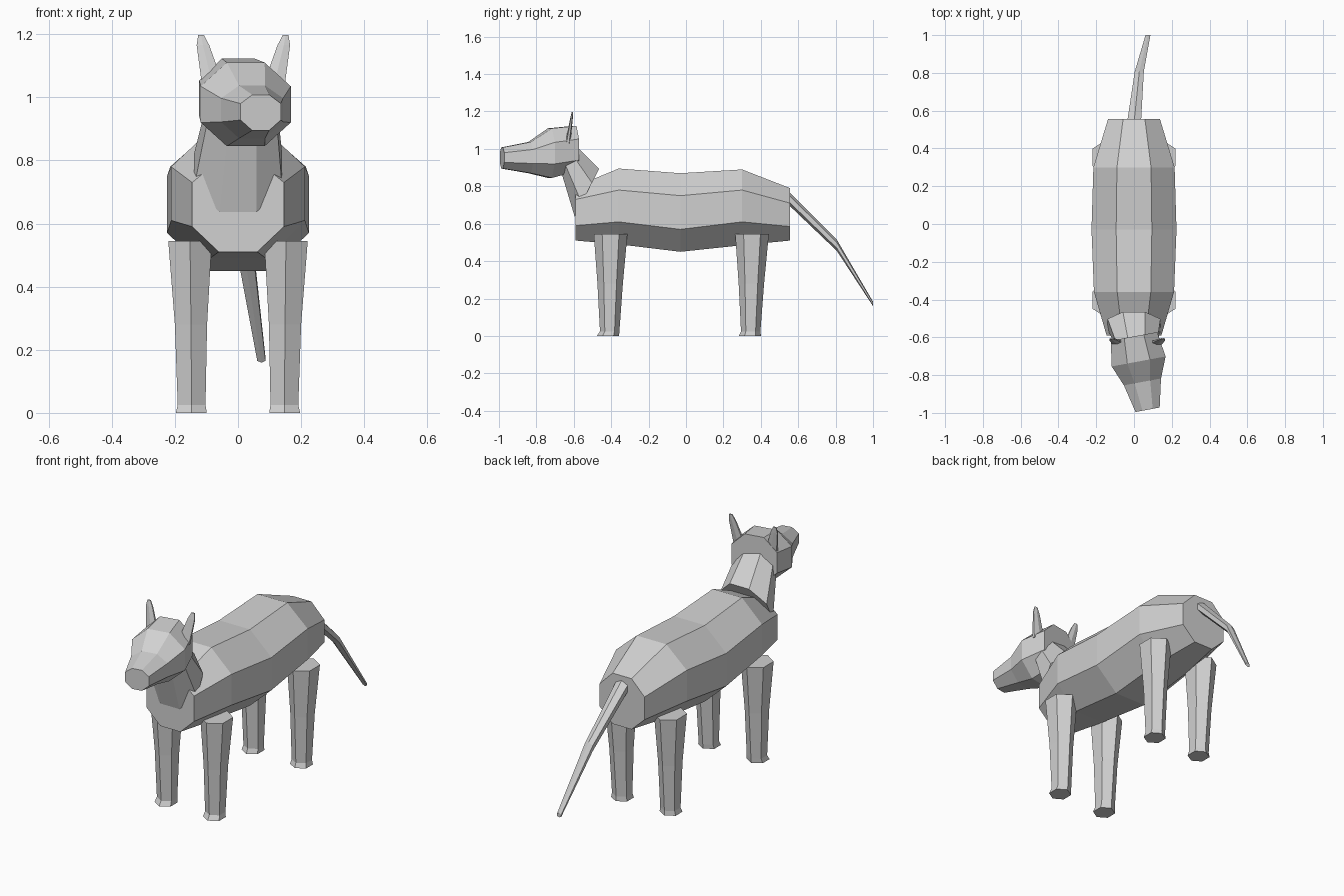
import bpy
import bmesh
import math
from mathutils import Vector

cube = bpy.data.objects.get("Cube")
if cube:
    bpy.data.objects.remove(cube, do_unlink=True)

GREY = (0.64, 0.64, 0.64, 1.0)
grey = bpy.data.materials.new("plain_grey")
grey.use_nodes = True
grey.diffuse_color = GREY
grey.node_tree.nodes["Principled BSDF"].inputs["Base Color"].default_value = GREY


def loft(name, rings):
    """Flat-shaded skin over a list of equal-sized rings, closed at both ends."""
    bm = bmesh.new()
    loops = [[bm.verts.new(p) for p in ring] for ring in rings]
    n = len(loops[0])
    for a, b in zip(loops, loops[1:]):
        for i in range(n):
            j = (i + 1) % n
            bm.faces.new((a[i], a[j], b[j], b[i]))
    bm.faces.new(loops[0])
    bm.faces.new(loops[-1])
    bmesh.ops.recalc_face_normals(bm, faces=bm.faces)
    mesh = bpy.data.meshes.new(name)
    bm.to_mesh(mesh)
    bm.free()
    mesh.materials.append(grey)
    obj = bpy.data.objects.new(name, mesh)
    bpy.context.collection.objects.link(obj)
    return obj


def octagon(half, top, upper, lower, bottom):
    """Eight (side, height) points with flat top, sides and bottom."""
    flat = half * 0.42
    right = [(flat, top), (half, upper), (half, lower), (flat, bottom)]
    return right + [(-x, z) for x, z in reversed(right)]


def hexagon(center, u, v):
    """Six points around center with corners along +v and -v."""
    c, u, v = Vector(center), Vector(u), Vector(v)
    k = 1 / math.cos(math.radians(30))
    return [c + u * k * math.cos(a) + v * math.sin(a)
            for a in (math.radians(90 + 60 * i) for i in range(6))]


# Body: station along y, half width, then top, upper, lower and bottom heights
BODY = [
    (-0.59, 0.145, 0.80, 0.73, 0.59, 0.51),
    (-0.36, 0.212, 0.895, 0.78, 0.61, 0.49),
    (-0.03, 0.225, 0.87, 0.75, 0.57, 0.45),
    (0.30, 0.215, 0.89, 0.78, 0.61, 0.485),
    (0.557, 0.137, 0.79, 0.71, 0.585, 0.51),
]
loft("body", [[(x, y, z) for x, z in octagon(*s)] for y, *s in BODY])

# Neck: two tilted octagons, the upper one buried in the head
NECK = [
    ((0, -0.53, 0.765), 0.14, Vector((0, 0.065, 0.128))),
    ((0.015, -0.652, 0.987), 0.105, Vector((0, 0.028, 0.068))),
]
loft("neck", [[Vector(c) + Vector((x, 0, 0)) + v * t
               for x, t in octagon(w, 1, 0.42, -0.42, -1)] for c, w, v in NECK])

# Head: stations measured forward from the back of the skull, turned to its left
YAW = math.radians(10.5)
forward = Vector((math.sin(YAW), -math.cos(YAW), 0))
side = Vector((math.cos(YAW), math.sin(YAW), 0))
skull = Vector((0, -0.595, 0))
HEAD = [
    (0.0, 0.125, 1.123, 1.053, 0.94, 0.88),
    (0.135, 0.145, 1.11, 1.035, 0.92, 0.845),
    (0.245, 0.1, 1.037, 0.997, 0.922, 0.87),
    (0.395, 0.065, 1.008, 0.98, 0.928, 0.895),
]
loft("head", [[skull + forward * d + side * x + Vector((0, 0, z))
               for x, z in octagon(*s)] for d, *s in HEAD])

# Ears: flattened tapering blades
for s, label in ((1, "left"), (-1, "right")):
    ear = [(0.095, -0.632, 1.03, 0.035, 0.014),
           (0.128, -0.612, 1.165, 0.02, 0.007),
           (0.134, -0.607, 1.197, 0.009, 0.004)]
    loft(label + "_ear", [hexagon((0.017 + s * x, y, z), (w, 0, 0), (0, t, 0))
                          for x, y, z, w, t in ear])

# Legs: hexagonal, tapering to a small flared hoof that juts forward
LEGS = {"front": (-0.403, -0.408, -0.417), "rear": (0.353, 0.346, 0.342)}
for pair, (y_top, y_ankle, y_sole) in LEGS.items():
    for s, label in ((1, "left"), (-1, "right")):
        leg = [(0.152, y_top, 0.545, 0.069, 0.09),
               (0.149, (y_top + y_ankle) / 2, 0.28, 0.051, 0.068),
               (0.147, y_ankle, 0.025, 0.044, 0.052),
               (0.148, y_sole, 0.0, 0.049, 0.059)]
        loft(f"{pair}_{label}_leg", [hexagon((s * x, y, z), (w, 0, 0), (0, d, 0))
                                     for x, y, z, w, d in leg])

# Tail: hanging back and swinging slightly to its left
TAIL = [(0.0, 0.535, 0.75, 0.037, 0.036),
        (0.028, 0.807, 0.484, 0.024, 0.03),
        (0.074, 1.0, 0.171, 0.013, 0.012)]
loft("tail", [hexagon((x, y, z), (w, 0, 0), (0, 0, h)) for x, y, z, w, h in TAIL])
